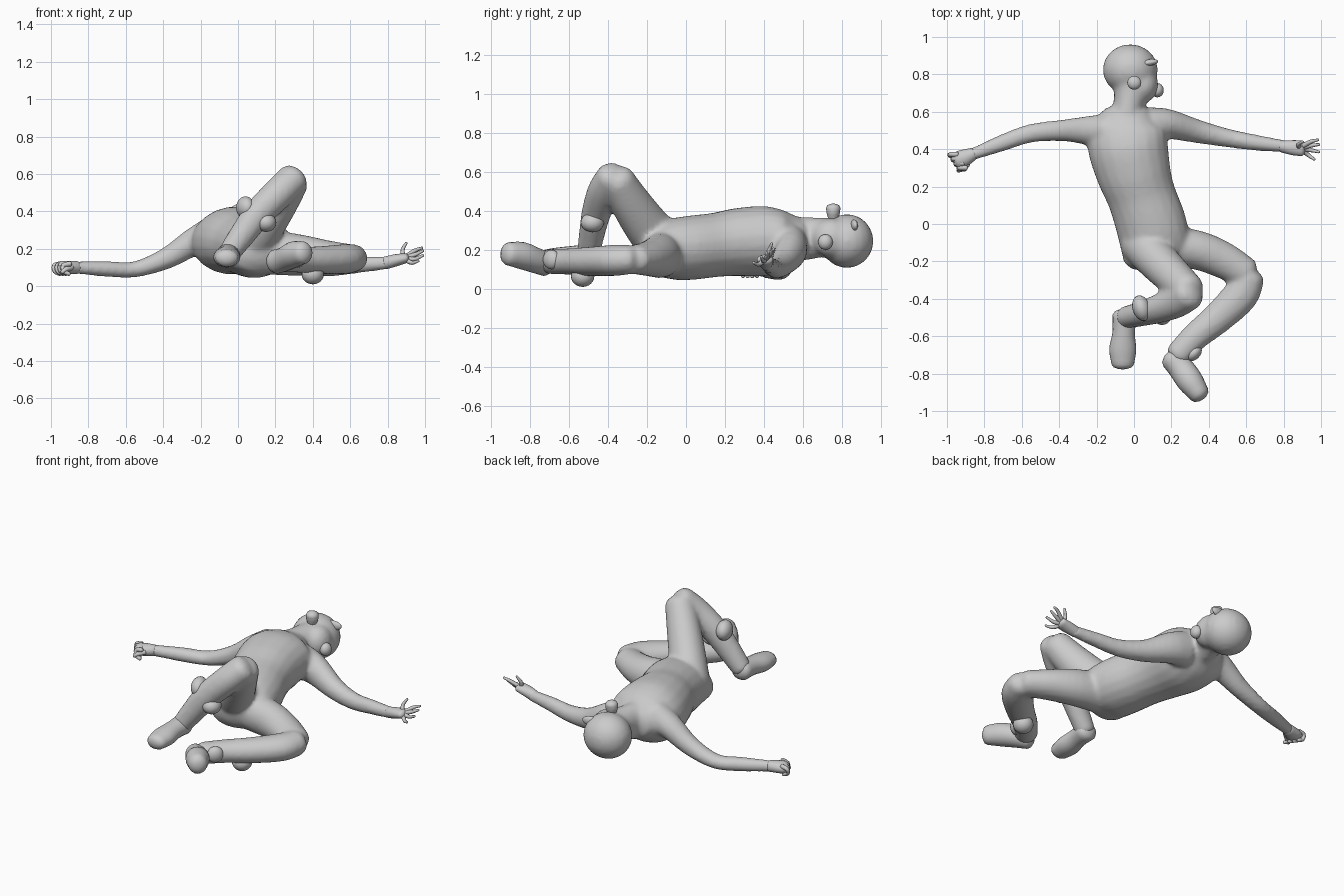
import bpy, bmesh, math
from mathutils import Vector, Matrix


def spline(pts, n):
    """Catmull-Rom through (x, y, z, half width, half height) stations."""
    p = [Vector(a) for a in pts]
    p = [p[0] * 2 - p[1]] + p + [p[-1] * 2 - p[-2]]
    out = []
    for i in range(1, len(p) - 2):
        a, b, c, d = p[i - 1:i + 3]
        for k in range(n):
            t = k / n
            out.append((b * 2 + (c - a) * t + (a * 2 - b * 5 + c * 4 - d) * t * t
                        + (b * 3 - a - c * 3 + d) * t ** 3) * 0.5)
    return out + [p[-2]]


def add_tube(bm, pts, n=4, sides=20, roll=0.0):
    st = spline(pts, n)
    pos = [Vector(s[:3]) for s in st]
    tans = [(pos[min(i + 1, len(pos) - 1)] - pos[max(i - 1, 0)]).normalized()
            for i in range(len(pos))]
    rings = [(pos[i], tans[i], st[i][3], st[i][4]) for i in range(len(pos))]
    # rounded ends
    for end, sgn in ((0, -1), (-1, 1)):
        c, t, w, h = rings[end]
        extra = []
        for a in (35, 65, 82):
            s, k = math.sin(math.radians(a)), math.cos(math.radians(a))
            extra.append((c + t * sgn * s * min(w, h) * 0.6, t, w * k, h * k))
        rings = rings + extra if sgn > 0 else extra[::-1] + rings
    loops = []
    for c, t, w, h in rings:
        side = t.cross(Vector((0, 0, 1))).normalized()
        up = side.cross(t)
        side, up = (Matrix.Rotation(roll, 3, t) @ v for v in (side, up))
        loops.append([bm.verts.new(c + side * w * math.cos(a) + up * h * math.sin(a))
                      for a in (2 * math.pi * k / sides for k in range(sides))])
    for a, b in zip(loops, loops[1:]):
        for k in range(sides):
            j = (k + 1) % sides
            bm.faces.new((a[k], a[j], b[j], b[k]))
    bm.faces.new(loops[0][::-1])
    bm.faces.new(loops[-1])


def add_ball(bm, c, r, rot=0.0):
    m = Matrix.Translation(c) @ Matrix.Rotation(rot, 4, 'Z') @ Matrix.Diagonal((*r, 1))
    bmesh.ops.create_uvsphere(bm, u_segments=20, v_segments=12, radius=1, matrix=m)


def finish(bm, name, voxel=0, smooth=0):
    bmesh.ops.recalc_face_normals(bm, faces=bm.faces)
    me = bpy.data.meshes.new(name)
    bm.to_mesh(me)
    bm.free()
    ob = bpy.data.objects.new(name, me)
    bpy.context.collection.objects.link(ob)
    for p in me.polygons:
        p.use_smooth = True
    if voxel:
        m = ob.modifiers.new("fuse", 'REMESH')
        m.mode, m.voxel_size, m.use_smooth_shade = 'VOXEL', voxel, True
        s = ob.modifiers.new("soften", 'SMOOTH')
        s.factor, s.iterations = 0.5, smooth
    return ob


# body: torso, neck, head, arms and legs fused into one skin
body = bmesh.new()
add_tube(body, [(0.13, -0.17, 0.18, 0.19, 0.12), (0.11, -0.08, 0.20, 0.19, 0.155),
                (0.085, 0.02, 0.21, 0.19, 0.165), (0.04, 0.15, 0.225, 0.185, 0.165),
                (0.0, 0.27, 0.24, 0.2, 0.175), (-0.03, 0.4, 0.245, 0.215, 0.18),
                (-0.04, 0.5, 0.25, 0.21, 0.155), (-0.04, 0.57, 0.255, 0.15, 0.12)], roll=-0.15)
add_tube(body, [(-0.04, 0.54, 0.255, 0.12, 0.115), (-0.03, 0.62, 0.258, 0.085, 0.11),
                (-0.01, 0.72, 0.265, 0.1, 0.1), (-0.01, 0.78, 0.26, 0.12, 0.11)])
add_ball(body, (-0.02, 0.825, 0.245), (0.148, 0.137, 0.138))
add_ball(body, (0.045, 0.745, 0.26), (0.085, 0.1, 0.1))
arms = [
    [(-0.13, 0.5, 0.28, 0.09, 0.1), (-0.24, 0.5, 0.235, 0.078, 0.075),
     (-0.38, 0.5, 0.15, 0.058, 0.058), (-0.55, 0.485, 0.09, 0.05, 0.043),
     (-0.7, 0.435, 0.092, 0.045, 0.042), (-0.87, 0.37, 0.1, 0.032, 0.034)],
    [(0.08, 0.535, 0.22, 0.09, 0.11), (0.18, 0.535, 0.19, 0.08, 0.095),
     (0.34, 0.495, 0.13, 0.063, 0.066), (0.5, 0.46, 0.105, 0.05, 0.052),
     (0.65, 0.435, 0.115, 0.043, 0.044), (0.81, 0.415, 0.125, 0.032, 0.034)]]
legs = [
    # raised thigh and shin
    [(0.04, -0.1, 0.2, 0.12, 0.13), (0.13, -0.2, 0.32, 0.11, 0.12),
     (0.22, -0.29, 0.45, 0.1, 0.105), (0.29, -0.355, 0.56, 0.09, 0.09)],
    [(0.295, -0.37, 0.575, 0.09, 0.085), (0.22, -0.42, 0.5, 0.085, 0.085),
     (0.11, -0.46, 0.39, 0.075, 0.08), (0.02, -0.485, 0.27, 0.065, 0.07),
     (-0.045, -0.5, 0.18, 0.06, 0.06)],
    # lowered thigh and shin
    [(0.18, -0.12, 0.18, 0.11, 0.12), (0.34, -0.14, 0.165, 0.105, 0.11),
     (0.48, -0.195, 0.155, 0.098, 0.09), (0.6, -0.265, 0.15, 0.085, 0.075)],
    [(0.615, -0.28, 0.15, 0.085, 0.075), (0.57, -0.38, 0.145, 0.095, 0.08),
     (0.45, -0.5, 0.14, 0.085, 0.075), (0.33, -0.6, 0.14, 0.075, 0.068),
     (0.235, -0.7, 0.14, 0.07, 0.065)]]
for path in arms + legs:
    add_tube(body, path)
finish(body, "body", 0.014, 6)

# boots
boots = [
    ("raised_boot", [(-0.05, -0.49, 0.17, 0.065, 0.06), (-0.055, -0.58, 0.165, 0.06, 0.055),
                     (-0.06, -0.67, 0.155, 0.072, 0.055), (-0.06, -0.75, 0.15, 0.06, 0.045)]),
    ("lowered_boot", [(0.2, -0.72, 0.13, 0.06, 0.065), (0.25, -0.77, 0.145, 0.068, 0.065),
                      (0.3, -0.84, 0.17, 0.07, 0.07), (0.35, -0.91, 0.18, 0.055, 0.06)])]
for name, path in boots:
    bm = bmesh.new()
    add_tube(bm, path)
    finish(bm, name)

# knee pads and flared trouser flaps
for name, c, r, rot in [("raised_leg_pad", (0.04, -0.45, 0.42), (0.048, 0.07, 0.06), 0.3),
                        ("raised_leg_flap", (0.15, -0.48, 0.34), (0.055, 0.06, 0.05), 0),
                        ("lowered_leg_pad", (0.4, -0.53, 0.065), (0.06, 0.06, 0.055), 0),
                        ("lowered_leg_flap", (0.51, -0.5, 0.14), (0.065, 0.035, 0.05), 0.5),
                        ("lowered_cuff_flap", (0.32, -0.69, 0.15), (0.05, 0.035, 0.05), 0.8),
                        ("nose", (0.125, 0.715, 0.24), (0.034, 0.038, 0.04), 0),
                        ("brow", (0.075, 0.862, 0.325), (0.055, 0.018, 0.03), 0.15)]:
    bm = bmesh.new()
    add_ball(bm, c, r, rot)
    finish(bm, name)

# ear knob on the upturned side of the head
bm = bmesh.new()
add_tube(bm, [(0.0, 0.755, 0.36, 0.026, 0.026), (0.001, 0.755, 0.39, 0.034, 0.037),
              (0.002, 0.755, 0.415, 0.037, 0.037)])
finish(bm, "ear")

# open hand: palm with spread fingers
hand = bmesh.new()
add_tube(hand, [(0.79, 0.415, 0.125, 0.032, 0.034), (0.85, 0.408, 0.14, 0.04, 0.032),
                (0.9, 0.405, 0.15, 0.042, 0.026)])
for mid, tip in [((0.945, 0.44, 0.19), (0.985, 0.45, 0.205)),
                 ((0.95, 0.42, 0.17), (0.99, 0.425, 0.19)),
                 ((0.945, 0.395, 0.145), (0.99, 0.385, 0.165)),
                 ((0.93, 0.37, 0.125), (0.965, 0.345, 0.135)),
                 ((0.88, 0.425, 0.195), (0.9, 0.44, 0.232))]:
    root = Vector((0.885, 0.407, 0.148)).lerp(Vector(mid), 0.25)
    add_tube(hand, [(*root, 0.015, 0.015), (*mid, 0.011, 0.011), (*tip, 0.007, 0.007)], 3, 8)
finish(hand, "open_hand")

# closed hand: palm with curled fingers
fist = bmesh.new()
add_tube(fist, [(-0.86, 0.375, 0.1, 0.034, 0.034), (-0.91, 0.352, 0.1, 0.046, 0.036),
                (-0.945, 0.34, 0.1, 0.046, 0.034)])
for i in range(4):
    x, y = -0.975 + 0.016 * i, 0.372 - 0.024 * i
    add_tube(fist, [(x + 0.03, y, 0.12, 0.014, 0.014), (x - 0.008, y, 0.11, 0.013, 0.013),
                    (x - 0.005, y - 0.008, 0.08, 0.012, 0.012),
                    (x + 0.025, y - 0.008, 0.065, 0.011, 0.011)], 3, 8)
add_tube(fist, [(-0.89, 0.32, 0.1, 0.016, 0.016), (-0.92, 0.295, 0.09, 0.014, 0.014),
                (-0.94, 0.285, 0.075, 0.011, 0.011)], 3, 8)
finish(fist, "closed_hand")
